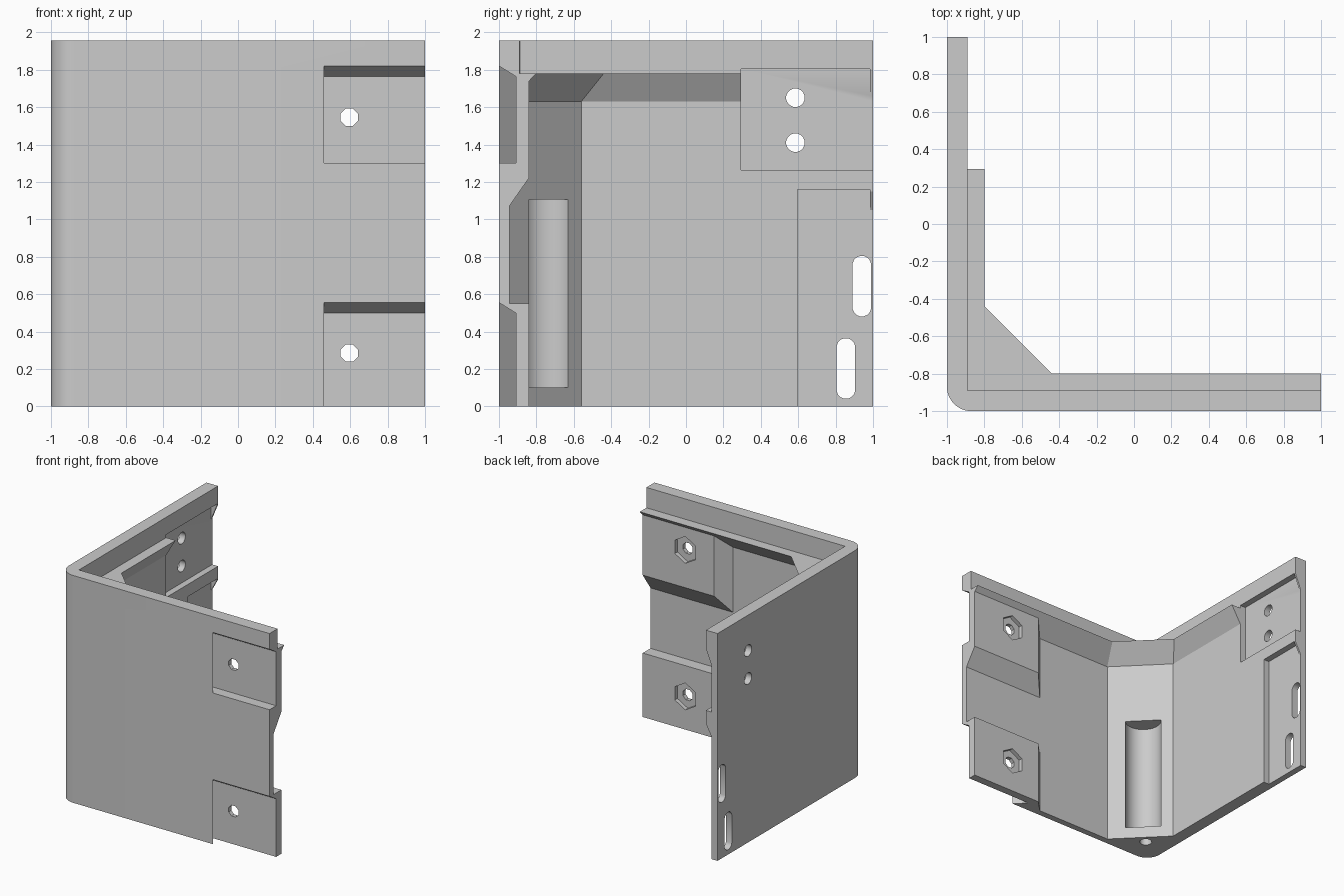
import bpy, bmesh, math

cube = bpy.data.objects.get("Cube")
if cube:
    bpy.data.objects.remove(cube, do_unlink=True)

# Single plain material
grey = bpy.data.materials.new("light_grey")
grey.use_nodes = True
COLOUR = (0.6, 0.6, 0.6, 1)
grey.diffuse_color = COLOUR
grey.node_tree.nodes["Principled BSDF"].inputs["Base Color"].default_value = COLOUR


def finish(bm, name):
    bmesh.ops.recalc_face_normals(bm, faces=bm.faces)
    mesh = bpy.data.meshes.new(name)
    bm.to_mesh(mesh)
    bm.free()
    mesh.materials.append(grey)
    ob = bpy.data.objects.new(name, mesh)
    bpy.context.collection.objects.link(ob)
    return ob


def hull(name, points):
    """Convex solid around the points."""
    bm = bmesh.new()
    for p in points:
        bm.verts.new(p)
    bmesh.ops.convex_hull(bm, input=bm.verts)
    bmesh.ops.dissolve_limit(bm, angle_limit=0.01, verts=bm.verts, edges=bm.edges)
    return finish(bm, name)


def box(name, x, y, z):
    return hull(name, [(a, b, c) for a in x for b in y for c in z])


def taper(name, y0, x0, z0, y1, x1, z1):
    """Solid between two upright rectangles at depths y0 and y1."""
    return hull(name, [(a, y0, c) for a in x0 for c in z0] + [(a, y1, c) for a in x1 for c in z1])


def rod(name, axis, span, centres, r, sides):
    """Prism along an axis; two centres give a slot."""
    pts = []
    for s in span:
        for u, v in centres:
            for i in range(sides):
                t = 2 * math.pi * (i + 0.5) / sides
                p = [u + r * math.cos(t), v + r * math.sin(t)]
                p.insert(axis, s)
                pts.append(p)
    return hull(name, pts)


def combine(target, tool, operation):
    mod = target.modifiers.new("join", 'BOOLEAN')
    mod.operation = operation
    mod.solver = 'EXACT'
    mod.object = tool
    bpy.context.view_layer.objects.active = target
    bpy.ops.object.modifier_apply(modifier=mod.name)
    bpy.data.objects.remove(tool, do_unlink=True)


# Corner panel: rounded outside, lofted inside with ledge and lip
R = 0.13
outer = [(-1, 1)]
for i in range(13):
    t = math.pi + math.pi / 2 * i / 12
    outer.append((-1 + R + R * math.cos(t), -1 + R + R * math.sin(t)))
outer.append((1, -1))
wall = [(1, -0.945), (-0.507, -0.945), (-0.89, -0.56), (-0.89, 1)]
ledge = [(1, -0.8), (-0.44, -0.8), (-0.8, -0.44), (-0.8, 1)]
lip = [(1, -0.89), (-0.888, -0.89), (-0.89, -0.888), (-0.89, 1)]

bm = bmesh.new()
rings = []
for inner, z in ((wall, 0), (wall, 1.63), (ledge, 1.78), (lip, 1.78), (lip, 1.955)):
    if inner is lip and z == 1.78:
        # the outside is shared, only the inside steps back
        rings.append(rings[-1][:len(outer)] + [bm.verts.new((x, y, z)) for x, y in lip])
    else:
        rings.append([bm.verts.new((x, y, z)) for x, y in outer + inner])
n = len(rings[0])
for a, b in zip(rings, rings[1:]):
    for i in range(n):
        j = (i + 1) % n
        quad = list(dict.fromkeys((a[i], a[j], b[j], b[i])))
        if len(quad) > 2:
            bm.faces.new(quad)
bm.faces.new(rings[0][::-1])
bm.faces.new(rings[-1])
panel = finish(bm, "corner_panel")

# Bosses behind the front pockets
combine(panel, taper("upper_boss", -0.966, (0.194, 1), (1.04, 1.77),
                     -0.84, (0.32, 1), (1.22, 1.77)), 'UNION')
combine(panel, taper("lower_boss", -0.966, (0.194, 1), (0, 0.55),
                     -0.84, (0.32, 1), (0, 0.55)), 'UNION')

# Front pockets with undercut side and sloped top, bolt holes and nut seats
for bottom, top, hole in ((1.3, 1.82, 1.545), (-0.1, 0.555, 0.285)):
    cuts = [
        taper("pocket", -1.018, (0.478, 1.1), (bottom, top + 0.011),
              -0.91, (0.37, 1.1), (bottom, top - 0.056)),
        rod("bolt_hole", 1, (-1.1, -0.7), [(0.595, hole)], 0.05, 8),
        rod("nut_seat", 1, (-0.875, -0.7), [(0.595, hole)], 0.115, 6),
    ]
    for c in cuts:
        combine(panel, c, 'DIFFERENCE')

# Side wall: shortened ledge, two recesses, holes, slots, corner groove and drain
side = (-1.1, -0.7)
for c in (
    box("ledge_end", (-0.89, -0.7), (0.295, 1.1), (1.5, 1.9)),
    box("upper_recess", (-0.945, -0.7), (0.295, 1.1), (1.265, 1.805)),
    box("lower_recess", (-0.945, -0.7), (0.595, 1.1), (-0.1, 1.16)),
    rod("upper_hole", 0, side, [(0.585, 1.65)], 0.05, 16),
    rod("lower_hole", 0, side, [(0.585, 1.41)], 0.05, 16),
    rod("upper_slot", 0, side, [(0.94, 0.53), (0.94, 0.755)], 0.05, 16),
    rod("lower_slot", 0, side, [(0.855, 0.09), (0.855, 0.315)], 0.05, 16),
    rod("corner_groove", 2, (0.1, 1.105), [(-0.715, -0.735)], 0.148, 32),
    rod("drain_hole", 2, (-0.1, 0.2), [(-0.78, -0.78)], 0.05, 16),
):
    combine(panel, c, 'DIFFERENCE')

# Small end gussets under the recess ceilings
for top, low in ((1.805, 1.65), (1.16, 1.04)):
    combine(panel, hull("end_gusset", [(x, y, z) for y in (0.985, 1) for x, z in
            ((-0.95, low), (-0.95, top + 0.01), (-0.89, top + 0.01), (-0.89, top - 0.01))]), 'UNION')

# Smooth the round parts, keep edges crisp
for ob in bpy.context.selected_objects:
    ob.select_set(False)
panel.select_set(True)
bpy.context.view_layer.objects.active = panel
bpy.ops.object.shade_smooth_by_angle(angle=math.radians(25))
